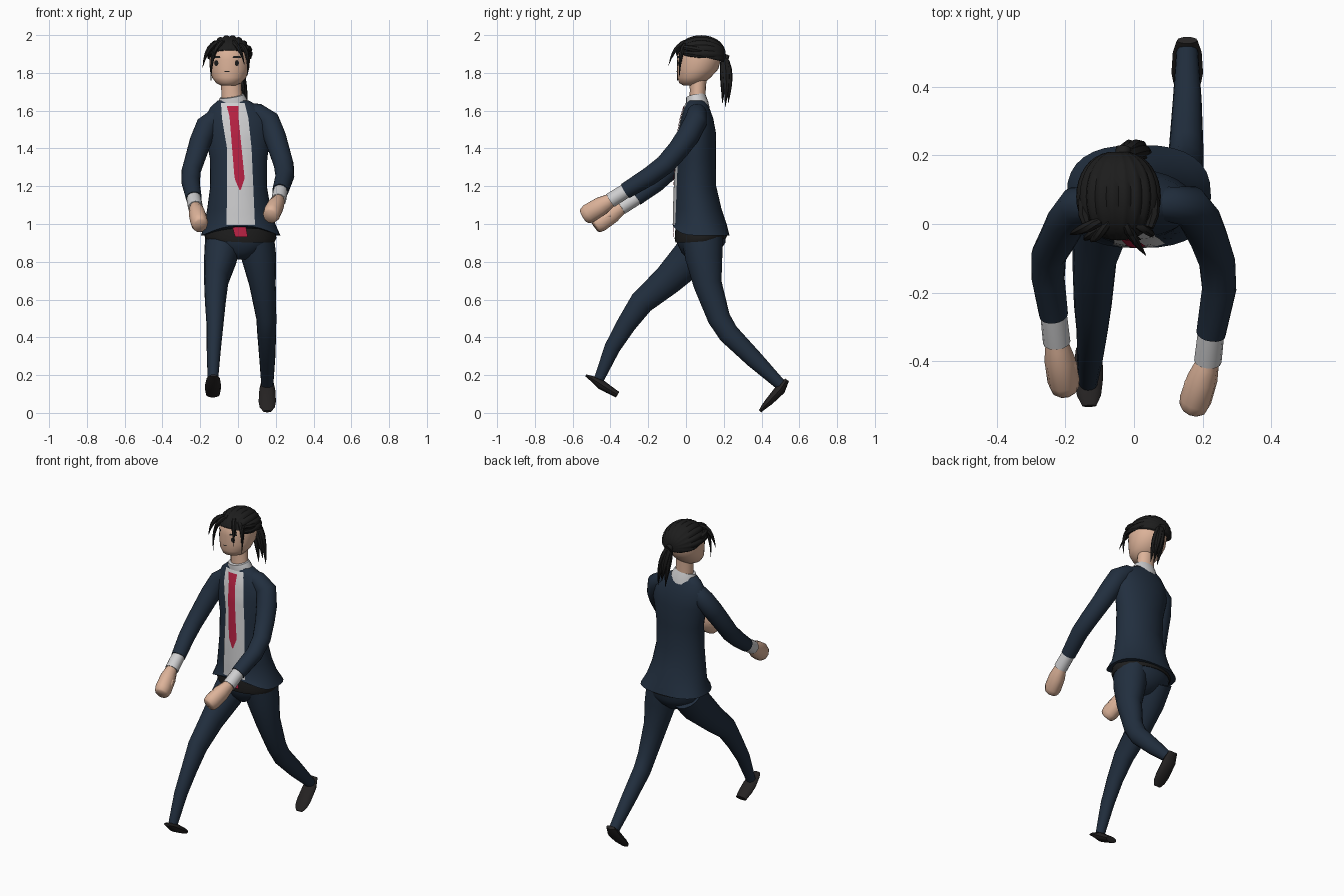
import bpy, bmesh, math
from mathutils import Vector

cube = bpy.data.objects.get("Cube")
if cube:
    bpy.data.objects.remove(cube)


def material(name, r, g, b):
    m = bpy.data.materials.new(name)
    m.use_nodes = True
    m.diffuse_color = (r, g, b, 1)
    bsdf = next(n for n in m.node_tree.nodes if n.type == 'BSDF_PRINCIPLED')
    bsdf.inputs["Base Color"].default_value = (r, g, b, 1)
    bsdf.inputs["Roughness"].default_value = 0.8
    return m


NAVY = material("navy_cloth", .0155, .028, .049)
SKIN = material("skin", .72, .45, .32)
HAIR = material("black_hair", .012, .012, .012)
WHITE = material("shirt_white", .62, .62, .63)
RED = material("tie_red", .47, .015, .055)
SHOE = material("shoe_black", .018, .016, .016)
BELT = material("belt_black", .013, .013, .013)


def finish(name, bm, mat, angle=50):
    bmesh.ops.recalc_face_normals(bm, faces=bm.faces)
    me = bpy.data.meshes.new(name)
    bm.to_mesh(me)
    bm.free()
    me.materials.append(mat)
    ob = bpy.data.objects.new(name, me)
    bpy.context.scene.collection.objects.link(ob)
    bpy.ops.object.select_all(action='DESELECT')
    ob.select_set(True)
    bpy.context.view_layer.objects.active = ob
    bpy.ops.object.shade_smooth_by_angle(angle=math.radians(angle))
    return ob


def skin_rings(name, rings, mat):
    """Bridge equal rings of points and cap both ends."""
    bm = bmesh.new()
    loops = [[bm.verts.new(p) for p in ring] for ring in rings]
    n = len(loops[0])
    for a, b in zip(loops, loops[1:]):
        for i in range(n):
            bm.faces.new((a[i], a[(i + 1) % n], b[(i + 1) % n], b[i]))
    bm.faces.new(loops[0])
    bm.faces.new(loops[-1])
    return finish(name, bm, mat)


def tube(name, pts, mat, n=12):
    """Limb along a path; each point is x, y, z, half width, half depth."""
    rings = []
    for i, p in enumerate(pts):
        a, b = pts[max(i - 1, 0)], pts[min(i + 1, len(pts) - 1)]
        t = (Vector(b[:3]) - Vector(a[:3])).normalized()
        side = (Vector((1, 0, 0)) - t * t.x).normalized()
        up = t.cross(side)
        angles = [math.tau * k / n for k in range(n)]
        rings.append([Vector(p[:3]) + side * p[3] * math.cos(w)
                      + up * p[-1] * math.sin(w) for w in angles])
    return skin_rings(name, rings, mat)


def squared(v, power):
    return math.copysign(abs(v) ** power, v)


def loft(name, rows, mat, n=32, hem=0):
    """Body from level ellipses (z, cx, cy, rx, ry); a hem is squarer and rises in front."""
    rings = []
    for k, (z, cx, cy, rx, ry) in enumerate(rows):
        ring, power, rise = [], 1, 0
        if hem and k == 0:
            power, rise = .78, hem
        for i in range(n):
            w = math.tau * i / n
            c, s = math.cos(w), math.sin(w)
            ring.append((cx + rx * squared(c, power), cy + ry * squared(s, power),
                         z + rise * max(0, -s) ** 3))
        rings.append(ring)
    return skin_rings(name, rings, mat)


def front_y(rows, x, z):
    for a, b in zip(rows, rows[1:]):
        if a[0] <= z <= b[0]:
            f = (z - a[0]) / (b[0] - a[0])
            cx, cy, rx, ry = (u + (v - u) * f for u, v in zip(a[1:], b[1:]))
            return cy - ry * math.sqrt(max(0, 1 - ((x - cx) / rx) ** 2))
    return 0


def plate(name, rows, outline, mat, off, steps=24, cols=8):
    """Thin sheet hugging the front of a loft; outline rows are z, x0, x1."""
    bm = bmesh.new()
    grid = []
    for s in range(steps + 1):
        z = outline[0][0] + (outline[-1][0] - outline[0][0]) * s / steps
        for a, b in zip(outline, outline[1:]):
            if a[0] <= z <= b[0] + 1e-6:
                f = (z - a[0]) / (b[0] - a[0])
                x0, x1 = a[1] + (b[1] - a[1]) * f, a[2] + (b[2] - a[2]) * f
                break
        xs = [x0 + (x1 - x0) * c / cols for c in range(cols + 1)]
        grid.append([bm.verts.new((x, front_y(rows, x, z) - off, z)) for x in xs])
    for a, b in zip(grid, grid[1:]):
        for i in range(cols):
            bm.faces.new((a[i], a[i + 1], b[i + 1], b[i]))
    return finish(name, bm, mat)


# Jacket, shirt front, tie
torso = [(.94, .014, .08, .21, .15), (1.0, .01, .075, .188, .14),
         (1.08, .005, .062, .168, .126), (1.2, .003, .05, .15, .11),
         (1.35, .003, .054, .152, .104), (1.48, 0, .06, .176, .099),
         (1.56, -.005, .06, .172, .084), (1.62, -.015, .058, .13, .064),
         (1.655, -.025, .056, .08, .048)]
loft("jacket", torso, NAVY, hem=.05)
plate("shirt_front", torso, [(.995, -.06, .09), (1.4, -.058, .072), (1.56, -.085, .055),
                             (1.64, -.09, .035)], WHITE, .005)
plate("tie", torso, [(1.18, .008, .014), (1.24, -.018, .035), (1.57, -.045, .002),
                     (1.625, -.06, .003)], RED, .009)
tube("collar", [(-.023, .064, 1.605, .085, .062), (-.027, .058, 1.64, .08, .06),
                (-.033, .052, 1.677, .066, .052)], WHITE, 16)

# Hips, belt and buckle tab
loft("hips", [(.812, .012, .07, .04, .06), (.85, .012, .075, .12, .1),
              (.9, .012, .08, .175, .128), (.96, .012, .08, .178, .13)], NAVY)
belt = [(.915, .012, .078, .182, .134), (.935, .012, .08, .192, .14), (.99, .012, .074, .176, .13)]
belt_ob = loft("belt", belt, BELT)
for v in belt_ob.data.vertices:
    v.co.z += .08 * (v.co.y - .08) - .04 * v.co.x
plate("buckle_tab", belt, [(.93, -.015, .052), (.985, -.03, .042)], RED, .009)

# Legs
tube("left_leg", [(.1, .085, .93, .09, .11), (.111, .095, .82, .092, .098),
                  (.13, .115, .68, .07, .075), (.15, .175, .5, .053, .06),
                  (.152, .225, .42, .05, .056), (.155, .36, .285, .042, .047),
                  (.155, .5, .15, .032, .03)], NAVY, 16)
tube("right_leg", [(-.075, .1, .92, .1, .1), (-.092, .02, .82, .088, .1),
                   (-.115, -.1, .7, .065, .08), (-.12, -.235, .585, .055, .065),
                   (-.122, -.315, .47, .045, .052), (-.128, -.39, .345, .038, .042),
                   (-.133, -.46, .18, .028, .027)], NAVY, 16)

# Shoes
tube("left_shoe", [(.155, .535, .175, .03, .012), (.155, .5, .125, .042, .028),
                   (.155, .44, .06, .046, .021), (.155, .41, .03, .04, .014),
                   (.155, .392, .008, .022, .008)], SHOE)
tube("right_shoe", [(-.13, -.53, .198, .02, .006), (-.131, -.5, .183, .035, .014),
                    (-.132, -.45, .15, .042, .026), (-.133, -.41, .125, .042, .022),
                    (-.133, -.362, .096, .036, .017)], SHOE)

# Sleeves, cuffs and hands
arms = {
    "left": [(.03, .058, 1.605, .04), (.1, .058, 1.588, .052), (.162, .052, 1.545, .06),
             (.194, .01, 1.465, .06), (.217, -.04, 1.395, .056),
             (.242, -.11, 1.315, .053), (.248, -.19, 1.255, .05), (.224, -.32, 1.175, .043)],
    "right": [(-.04, .058, 1.595, .04), (-.11, .058, 1.567, .052), (-.165, .05, 1.518, .06),
              (-.198, .005, 1.44, .058), (-.218, -.035, 1.375, .055),
              (-.248, -.09, 1.28, .051), (-.25, -.16, 1.215, .048), (-.234, -.265, 1.137, .042)]}
ends = {"left": ((.215, -.4, 1.125), (.17, -.54, 1.04)),
        "right": ((-.225, -.345, 1.087), (-.2, -.485, .99))}
for side, path in arms.items():
    tube(side + "_sleeve", path, NAVY, 16)
    start, wrist, tip = Vector(path[-1][:3]), *map(Vector, ends[side])
    tube(side + "_cuff", [(*start.lerp(wrist, -.3), .036), (*start.lerp(wrist, .15), .039),
                          (*wrist, .04)], WHITE)
    shape = ((-.15, .026), (.08, .036), (.35, .045), (.8, .047), (.95, .041), (1, .033))
    tube(side + "_hand", [(*wrist.lerp(tip, f), r, r * 1.15) for f, r in shape], SKIN, 10)
    inward = Vector((-.034 if side == "left" else .034, 0, .004))
    tube(side + "_thumb", [(*(wrist.lerp(tip, f) + inward * k), r) for f, k, r in
                           ((.15, .3, .016), (.45, .9, .018), (.8, .9, .014), (.9, .8, .008))], SKIN, 8)

# Neck, head and face
tube("neck", [(-.028, .06, 1.62, .056, .044), (-.034, .062, 1.7, .054, .042),
              (-.04, .065, 1.8, .054, .046)], SKIN, 16)
head = [(1.732, -.052, .025, .035, .035), (1.745, -.05, .03, .065, .065),
        (1.775, -.047, .042, .09, .088), (1.82, -.045, .062, .104, .109),
        (1.87, -.044, .068, .108, .116), (1.92, -.044, .07, .105, .113),
        (1.96, -.044, .07, .075, .085), (1.98, -.044, .07, .03, .04)]
loft("head", head, SKIN)
for side, x in (("right", -.115), ("left", -.006)):
    eye = [(1.852 + .016 * math.sin(w), x - .011 * math.cos(w), x + .011 * math.cos(w))
           for w in (-1.5, -.9, -.4, 0, .4, .9, 1.5)]
    plate(side + "_eye", head, eye, BELT, .003, 8, 4)
    plate(side + "_brow", head, [(1.88, x - .022, x + .022), (1.89, x - .018, x + .018)], HAIR, .003, 2, 4)
plate("mouth", head, [(1.804, -.067, -.05), (1.809, -.074, -.043)], BELT, .003, 2, 4)

# Ridged hair cap with locks running front to back
rings, ridges = [], 60
for j in range(1, 18):
    lat = math.pi * j / 18
    ring = []
    for i in range(ridges):
        w = math.tau * i / ridges
        r = math.sin(lat) ** .85 * (1 if i % 3 else .94)
        ring.append((-.045 + .124 * r * math.cos(w), .08 - .132 * math.cos(lat),
                     1.885 + .115 * r * math.sin(w)))
    rings.append(ring)
cap = skin_rings("hair_cap", rings, HAIR)
bm = bmesh.new()
bm.from_mesh(cap.data)
bmesh.ops.bisect_plane(bm, geom=bm.verts[:] + bm.edges[:] + bm.faces[:],
                       plane_co=(0, .2, 1.858), plane_no=(0, .25, 1), clear_inner=True)
bmesh.ops.holes_fill(bm, edges=[e for e in bm.edges if e.is_boundary], sides=0)
bm.to_mesh(cap.data)
bm.free()


def lock(name, a, b, c, r):
    """Tapered lock of hair bent through three points."""
    a, b, c = Vector(a), Vector(b), Vector(c)
    pts = []
    for k in range(7):
        f = k / 6
        p = a * (1 - f) ** 2 + b * 2 * f * (1 - f) + c * f * f
        pts.append((*p, r * max(.06, math.sin(math.pi * (.25 + .75 * f)))))
    tube(name, pts, HAIR, 7)


# Loose fringe locks
fringe = [((-.03, 0, 1.955), (.01, -.06, 1.955), (.035, -.092, 1.84), .012),
          ((0, 0, 1.95), (.065, -.03, 1.95), (.05, -.035, 1.78), .013),
          ((-.07, 0, 1.955), (-.15, -.045, 1.955), (-.143, -.045, 1.75), .013),
          ((-.09, .01, 1.96), (-.165, -.02, 1.96), (-.187, -.03, 1.83), .016),
          ((-.07, .01, 1.965), (-.115, -.05, 1.955), (-.128, -.05, 1.89), .014),
          ((-.03, .01, 1.965), (-.01, -.04, 1.96), (.02, -.045, 1.89), .015)]
for i, f in enumerate(fringe):
    lock("fringe_lock_%d" % i, *f)

# Side locks swept back to the tie
for side, s in (("left", 1), ("right", -1)):
    for k in range(2):
        z = 1.89 + .03 * k
        lock("%s_swept_lock_%d" % (side, k), (-.045 + s * .09, -.01, z + .015),
             (-.045 + s * .14, .1, z), (-.04, .205, 1.88), .018)

# Ponytail
tube("hair_tie", [(-.035, .185, 1.885, .024), (-.03, .222, 1.872, .022)], BELT, 10)
for i in range(6):
    w = math.tau * i / 6
    lock("ponytail_lock_%d" % i, (-.03, .2, 1.885), (.0 + .03 * math.cos(w), .222 + .022 * math.sin(w), 1.8),
         (.025 + .025 * math.cos(w), .208 + .018 * math.sin(w), 1.62 + .02 * (i % 3)), .022)
